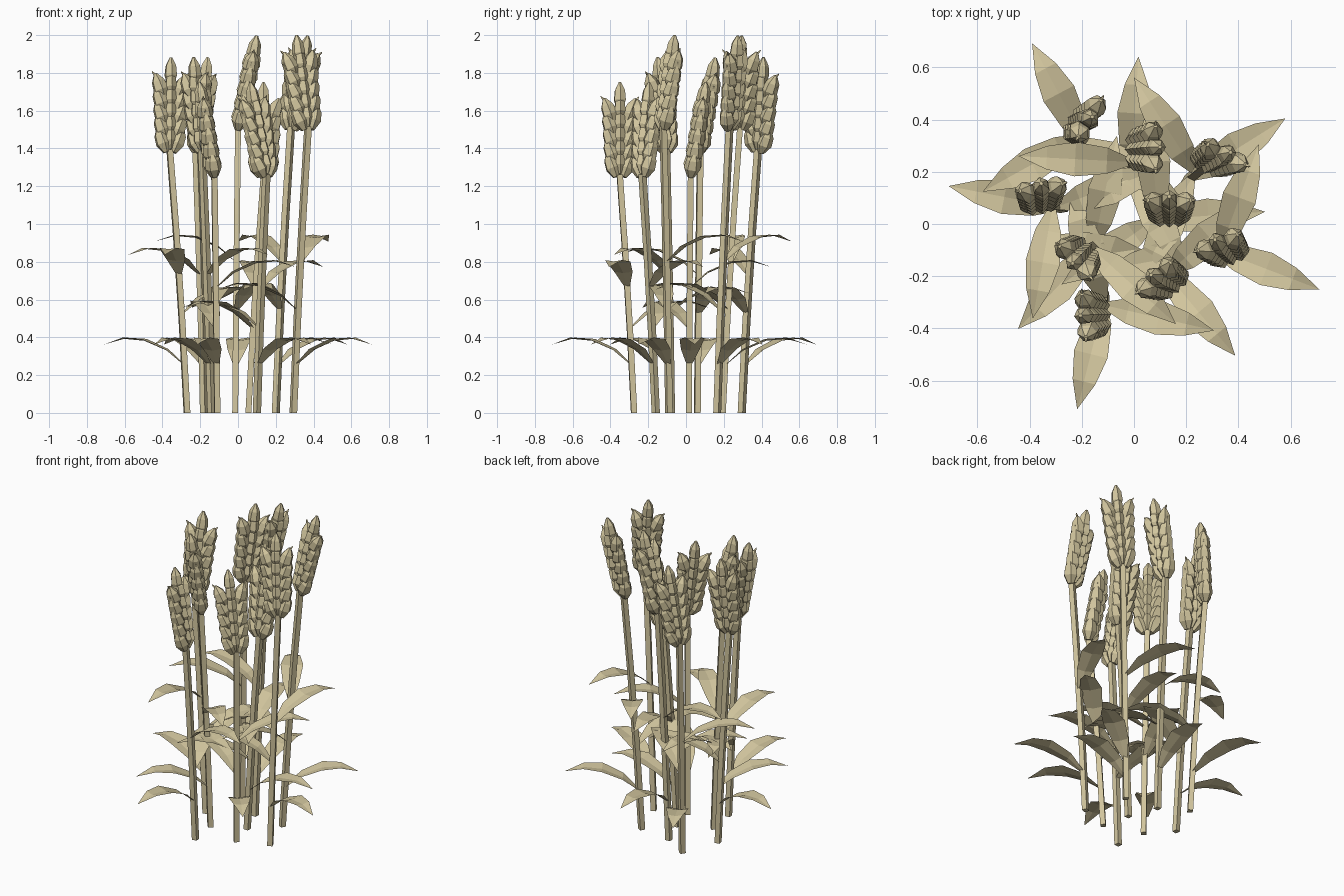
import bpy, bmesh, math
from mathutils import Vector, Matrix

cube = bpy.data.objects.get("Cube")
if cube:
    bpy.data.objects.remove(cube, do_unlink=True)

straw = bpy.data.materials.new("dry_straw")
straw.use_nodes = True
colour = (0.64, 0.56, 0.34, 1)
straw.diffuse_color = colour
straw.node_tree.nodes["Principled BSDF"].inputs["Base Color"].default_value = colour


def finish(bm, name):
    mesh = bpy.data.meshes.new(name)
    bm.to_mesh(mesh)
    bm.free()
    mesh.materials.append(straw)
    obj = bpy.data.objects.new(name, mesh)
    bpy.context.collection.objects.link(obj)


def loft(bm, rings):
    """Closed skin through rings with equal vertex counts."""
    rings = [[bm.verts.new(p) for p in ring] for ring in rings]
    n = len(rings[0])
    for low, high in zip(rings, rings[1:]):
        for i in range(n):
            j = (i + 1) % n
            bm.faces.new((low[i], low[j], high[j], high[i]))
    bm.faces.new(rings[0][::-1])
    bm.faces.new(rings[-1])


def ring(sides, rx, ry, matrix):
    angles = [math.tau * (i + 0.5) / sides for i in range(sides)]
    return [matrix @ Vector((rx * math.cos(a), ry * math.sin(a), 0)) for a in angles]


def grain(bm, matrix, length, width, depth, sides=6):
    """Pointed faceted kernel growing along its local z axis."""
    profile = [(0, 0.45), (0.35, 1), (0.7, 0.85), (1, 0.2)]
    loft(bm, [ring(sides, width / 2 * s, depth / 2 * s,
                   matrix @ Matrix.Translation((0, 0, t * length))) for t, s in profile])


def stem_point(foot, top, height, t):
    """Stem axis, bending outward slightly toward the top."""
    bend = 0.75 * t + 0.25 * t * t
    p = Vector(foot).lerp(Vector(top), bend)
    return Vector((p.x, p.y, height * t))


def make_stem(name, foot, top, height, angle):
    bm = bmesh.new()
    spin = Matrix.Rotation(angle, 4, 'Z')
    loft(bm, [ring(4, 0.022, 0.022,
                   Matrix.Translation(stem_point(foot, top, height, t)) @ spin)
              for t in (0, 0.35, 0.7, 1.01)])
    finish(bm, name)


def make_ear(name, top, height, lean, angle):
    """Flat ear, its wide side turned by angle, its tip shifted by lean."""
    bm = bmesh.new()
    axis = Vector((*lean, 0.5))
    tilt = Vector((0, 0, 1)).rotation_difference(axis).to_matrix().to_4x4()
    place = (Matrix.Translation((*top, height)) @ tilt @ Matrix.Rotation(angle, 4, 'Z'))
    tiers = 5
    for i in range(tiers):
        z = 0.072 * i
        # paired plump outer kernels, spreading a little more higher up
        for side in (-1, 1):
            m = (place @ Matrix.Translation((side * (0.018 + 0.004 * i), 0, z))
                 @ Matrix.Rotation(side * 0.36, 4, 'Y'))
            grain(bm, m, 0.14, 0.084, 0.088)
            if i >= tiers - 2:
                awn = m @ Matrix.Translation((0, 0, 0.125)) @ Matrix.Rotation(side * 0.4, 4, 'Y')
                grain(bm, awn, 0.035, 0.014, 0.014, 4)
        # middle kernel
        grain(bm, place @ Matrix.Translation((0, 0, z + 0.015)), 0.135, 0.066, 0.098)
    # crowning kernel
    grain(bm, place @ Matrix.Translation((0, 0, 0.36)), 0.147, 0.07, 0.075)
    finish(bm, name)


def make_leaf(name, root, angle, length):
    """Broad arching blade with a shallow central crease."""
    bm = bmesh.new()
    m = Matrix.Translation(root) @ Matrix.Rotation(angle, 4, 'Z')
    blade = [(0, 0, 0.012), (0.22, 0.08, 0.05), (0.5, 0.132, 0.066), (0.75, 0.142, 0.045)]
    rows = []
    for t, z, half in blade:
        rows.append([bm.verts.new(m @ Vector((t * length, s * half, z + abs(s) * half * 0.15)))
                     for s in (-1, 0, 1)])
    for a, b in zip(rows, rows[1:]):
        for k in (0, 1):
            bm.faces.new((a[k], b[k], b[k + 1], a[k + 1]))
    tip = bm.verts.new(m @ Vector((length, 0, 0.112)))
    for k in (0, 1):
        bm.faces.new((rows[-1][k], tip, rows[-1][k + 1]))
    finish(bm, name)


# Clumps: stem height, upper and middle leaf root heights,
# then stems: foot, top, ear lean, ear angle, lowest leaf direction
clumps = {
    "tall": (1.5, 0.795, 0.54, [
        ((-0.015, 0.195), (0, 0.285), (0.1, 0.01), 90, 86),
        ((0.20, 0.165), (0.28, 0.23), (0.09, 0.045), -28, 32),
        ((0.293, -0.09), (0.37, -0.12), (-0.06, 0.06), 22, -21)]),
    "medium": (1.38, 0.725, 0.52, [
        ((-0.14, -0.08), (-0.19, -0.105), (-0.045, -0.045), -45, 227),
        ((-0.27, 0.06), (-0.36, 0.075), (0.005, 0.08), 10, 169),
        ((-0.18, 0.295), (-0.22, 0.38), (0.06, 0.03), 58, 118)]),
    "short": (1.25, 0.66, 0.445, [
        ((0.055, 0.015), (0.135, 0.025), (0, 0.08), 0, 4),
        ((0.10, -0.16), (0.15, -0.23), (-0.085, 0.035), 42, -50),
        ((-0.11, -0.275), (-0.125, -0.35), (-0.08, 0), 95, 256)]),
}

for size, (height, upper, middle, stems) in clumps.items():
    for n, (foot, top, lean, ear_angle, leaf_angle) in enumerate(stems, 1):
        tag = f"{size}_{n}"
        make_stem("stem_" + tag, foot, top, height, math.radians(ear_angle))
        make_ear("ear_" + tag, top, height, lean, math.radians(ear_angle))
        # three leaves climb around each stem
        for level, z, turn in (("low", 0.25, 0), ("middle", middle, 211), ("upper", upper, 91)):
            root = stem_point(foot, top, height, z / height)
            make_leaf(f"{level}_leaf_{tag}", root, math.radians(leaf_angle + turn), 0.435)
